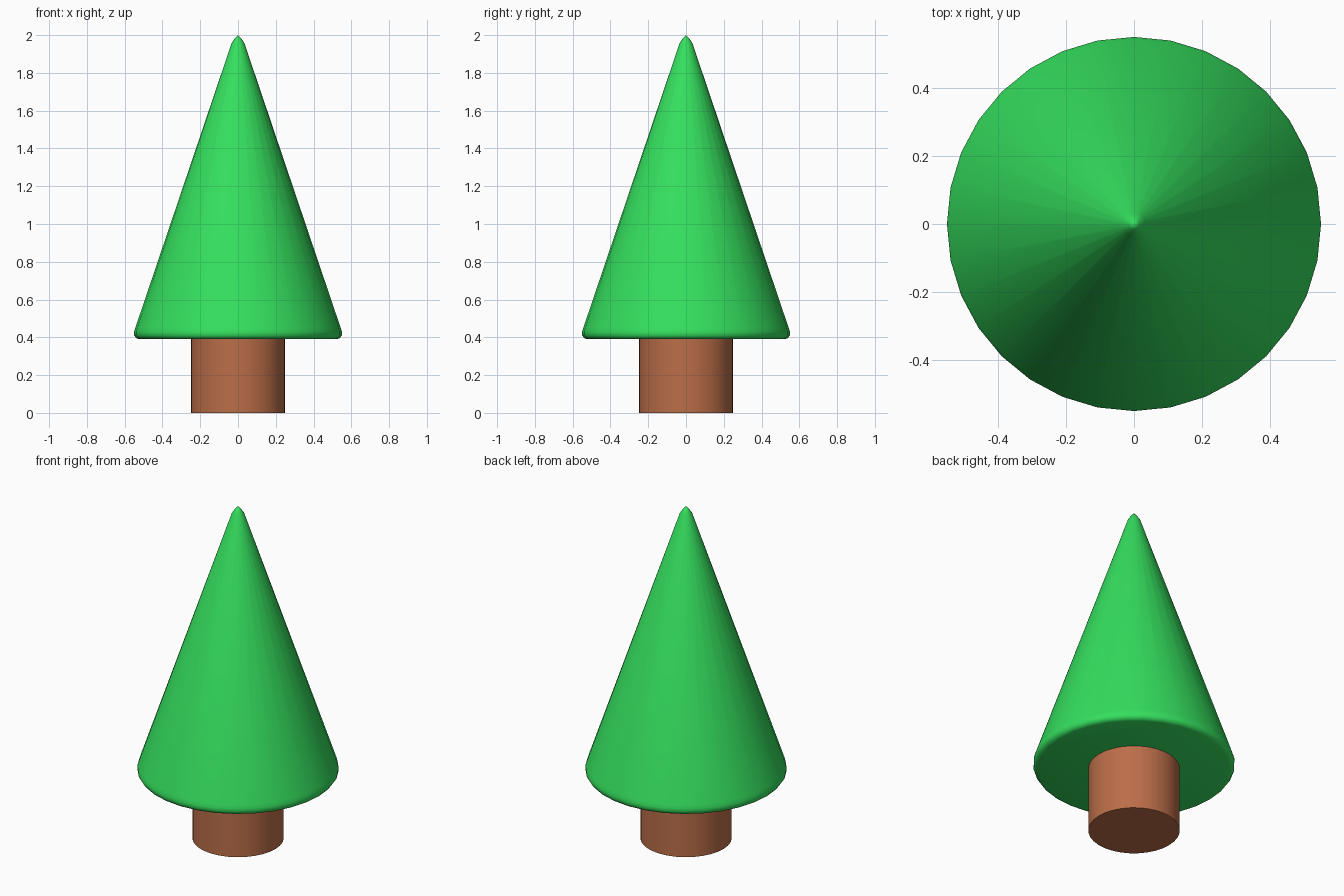
import bpy, bmesh, math

cube = bpy.data.objects.get("Cube")
if cube:
    bpy.data.objects.remove(cube, do_unlink=True)

SIDES = 32


def material(name, rgb):
    mat = bpy.data.materials.new(name)
    mat.use_nodes = True
    color = (*rgb, 1.0)
    mat.diffuse_color = color
    bsdf = next(n for n in mat.node_tree.nodes if n.type == 'BSDF_PRINCIPLED')
    bsdf.inputs["Base Color"].default_value = color
    return mat


def lathe(name, profile, mat, angle):
    """Revolve (radius, height) points around z; radius 0 closes to a point."""
    bm = bmesh.new()
    verts = [bm.verts.new((r, 0, z)) for r, z in profile]
    edges = [bm.edges.new(pair) for pair in zip(verts, verts[1:])]
    bmesh.ops.spin(bm, geom=verts + edges, cent=(0, 0, 0), axis=(0, 0, 1),
                   angle=math.tau, steps=SIDES)
    bmesh.ops.remove_doubles(bm, verts=bm.verts, dist=0.0005)
    bmesh.ops.recalc_face_normals(bm, faces=bm.faces)
    mesh = bpy.data.meshes.new(name)
    bm.to_mesh(mesh)
    bm.free()
    mesh.materials.append(mat)
    obj = bpy.data.objects.new(name, mesh)
    bpy.context.collection.objects.link(obj)
    bpy.ops.object.select_all(action='DESELECT')
    obj.select_set(True)
    bpy.context.view_layer.objects.active = obj
    bpy.ops.object.shade_smooth_by_angle(angle=math.radians(angle))
    return obj


green = material("leaf green", (0.035, 0.74, 0.112))
brown = material("bark brown", (0.50, 0.155, 0.066))

# Plain cylindrical trunk, reaching slightly into the foliage
lathe("trunk", [(0, 0), (0.25, 0), (0.25, 0.42), (0, 0.42)], brown, 40)

# Foliage cone with a rounded rim and a short, blunter tip
lathe("foliage",
      [(0, 0.39), (0.523, 0.39), (0.54, 0.396), (0.55, 0.411),
       (0.55, 0.43), (0.543, 0.452), (0.034, 1.957), (0.016, 1.984), (0, 2.0)],
      green, 60)
